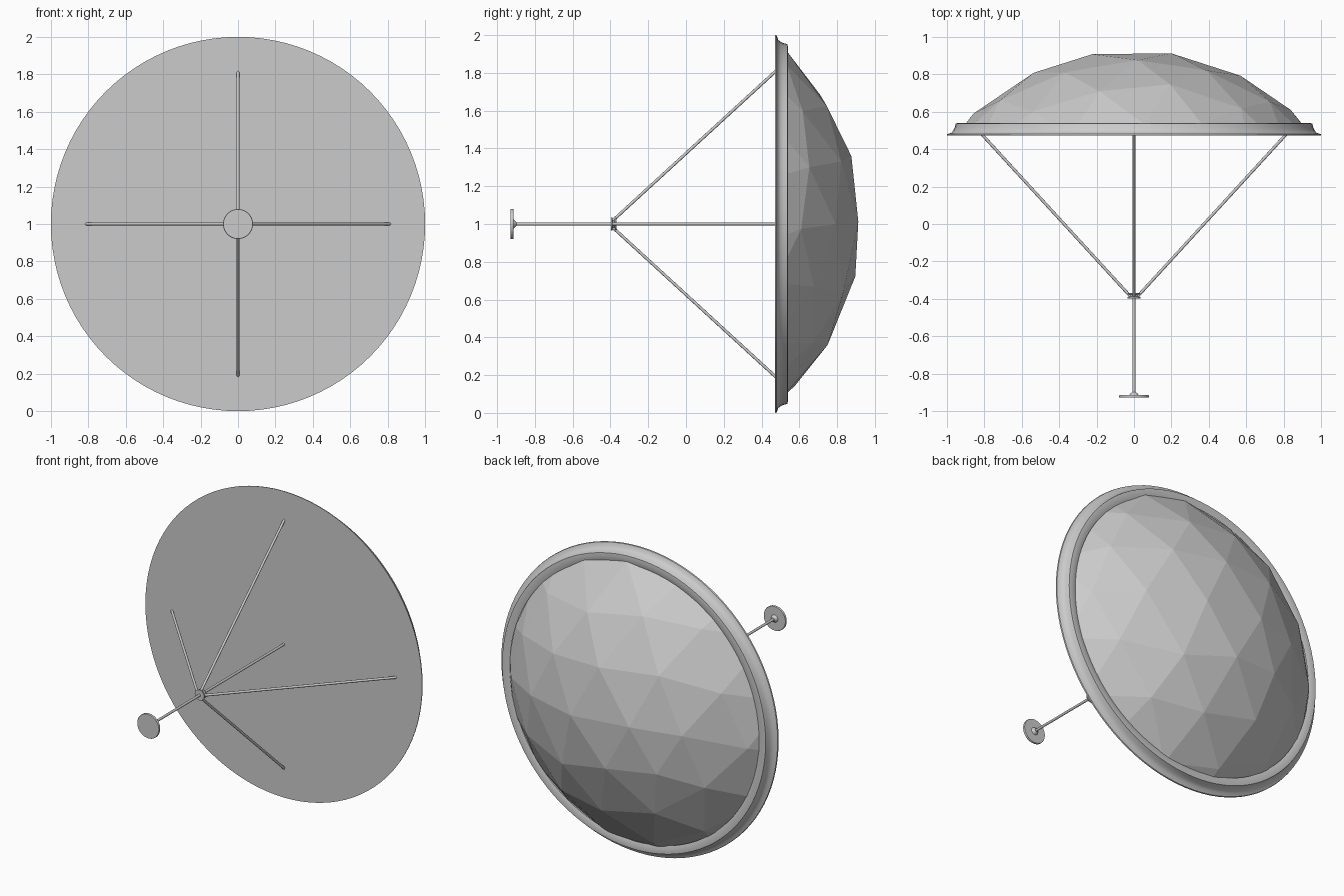
import bpy, bmesh, math, random
from mathutils import Vector, Matrix

if "Cube" in bpy.data.objects:
    bpy.data.objects.remove(bpy.data.objects["Cube"])

random.seed(4)
CZ = 1.0  # height of the dish axis


def make_object(name, bm, smooth=False):
    bmesh.ops.recalc_face_normals(bm, faces=bm.faces[:])
    mesh = bpy.data.meshes.new(name)
    bm.to_mesh(mesh)
    bm.free()
    ob = bpy.data.objects.new(name, mesh)
    bpy.context.collection.objects.link(ob)
    if smooth:
        bpy.ops.object.select_all(action='DESELECT')
        bpy.context.view_layer.objects.active = ob
        ob.select_set(True)
        bpy.ops.object.shade_smooth_by_angle(angle=math.radians(35))
    return ob


def lathe(name, profile, sides, smooth=True):
    """Spin (radius, y) points around the dish axis; radius 0 closes an end."""
    bm = bmesh.new()
    verts = [bm.verts.new((r, y, CZ)) for r, y in profile]
    edges = [bm.edges.new(p) for p in zip(verts, verts[1:])]
    bmesh.ops.spin(bm, geom=verts + edges, cent=(0, 0, CZ), axis=(0, 1, 0),
                   angle=math.tau, steps=sides, use_merge=True)
    bmesh.ops.remove_doubles(bm, verts=bm.verts[:], dist=1e-5)
    return make_object(name, bm, smooth)


def rod(name, a, b, radius, sides=12):
    a, b = Vector(a), Vector(b)
    d = b - a
    bm = bmesh.new()
    bmesh.ops.create_cone(
        bm, cap_ends=True, segments=sides, radius1=radius, radius2=radius, depth=d.length,
        matrix=Matrix.Translation((a + b) / 2) @ d.to_track_quat('Z', 'Y').to_matrix().to_4x4())
    return make_object(name, bm, True)


# Faceted dish back: a slightly uneven low-poly sphere cap
R = 1.262
bm = bmesh.new()
bmesh.ops.create_icosphere(bm, subdivisions=3, radius=R,
                           matrix=Matrix.Rotation(0.3, 4, 'X'))
for v in bm.verts:
    jitter = Vector([random.uniform(-0.035, 0.035) for _ in range(3)])
    v.co = (v.co + jitter).normalized() * R
    v.co += Vector((0, 0.928 - R, CZ))
bmesh.ops.bisect_plane(bm, geom=bm.verts[:] + bm.edges[:] + bm.faces[:],
                       plane_co=(0, 0.51, 0), plane_no=(0, 1, 0), clear_inner=True)
make_object("dish_back", bm)

# Flat front plate with the flared rim behind it
lathe("dish_front_rim", [(0, 0.472), (1.0, 0.472), (0.998, 0.480), (0.975, 0.488),
                         (0.965, 0.500), (0.958, 0.515), (0.952, 0.538),
                         (0.925, 0.540), (0.90, 0.532)], 96)

# Central mast
rod("mast", (0, -0.91, CZ), (0, 0.475, CZ), 0.008)

# Small feed disc with a conical boss
lathe("feed_disc", [(0, -0.928), (0.078, -0.928), (0.08, -0.925), (0.08, -0.917),
                    (0.078, -0.914), (0.024, -0.914), (0.018, -0.905),
                    (0.010, -0.898), (0, -0.898)], 40)

# Collar where the struts meet
lathe("strut_collar", [(0, -0.398), (0.034, -0.398), (0.034, -0.390), (0.020, -0.387),
                       (0.020, -0.378), (0.032, -0.375), (0.032, -0.369),
                       (0, -0.369)], 24)

# Four diagonal struts
for i, side in enumerate(("right", "top", "left", "bottom")):
    c, s = round(math.cos(i * math.pi / 2)), round(math.sin(i * math.pi / 2))
    rod("strut_" + side, (0.018 * c, -0.388, CZ + 0.018 * s),
        (0.812 * c, 0.478, CZ + 0.812 * s), 0.008)
